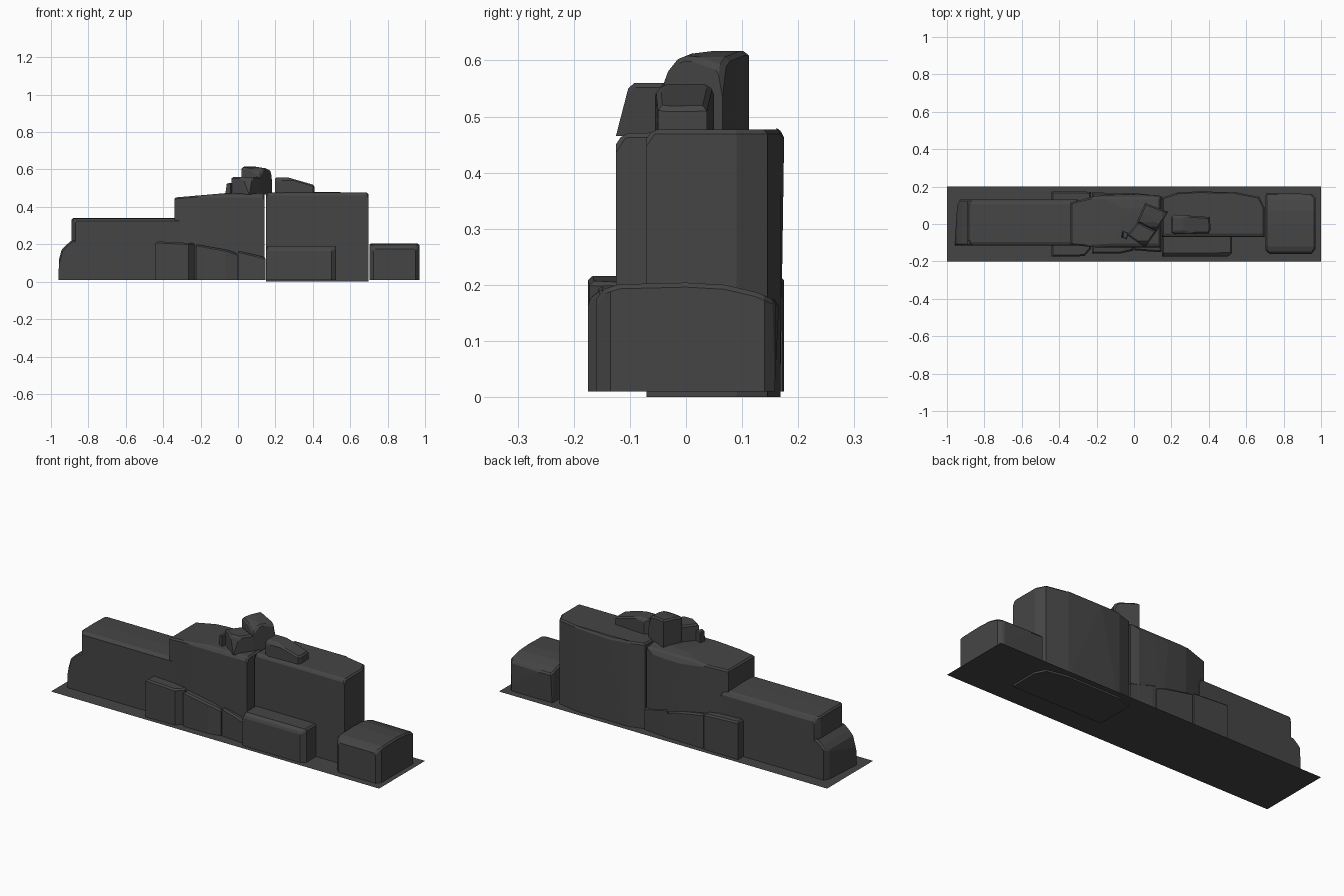
import bpy, bmesh
from mathutils import Vector

stone = bpy.data.materials.new("dark_stone")
stone.diffuse_color = (0.06, 0.06, 0.06, 1)


def finish(name, bm):
    me = bpy.data.meshes.new(name)
    bm.to_mesh(me)
    bm.free()
    me.materials.append(stone)
    ob = bpy.data.objects.new(name, me)
    bpy.context.collection.objects.link(ob)
    return ob


def carve(bm, poly, u, v):
    """Trim the solid to a convex outline drawn in the u, v axes."""
    area = sum(a[0] * b[1] - b[0] * a[1] for a, b in zip(poly, poly[1:] + poly[:1]))
    if area < 0:
        poly = poly[::-1]
    for a, b in zip(poly, poly[1:] + poly[:1]):
        co, no = Vector((0, 0, 0)), Vector((0, 0, 0))
        co[u], co[v] = a
        no[u], no[v] = b[1] - a[1], a[0] - b[0]
        cut = bmesh.ops.bisect_plane(bm, geom=bm.verts[:] + bm.edges[:] + bm.faces[:],
                                     dist=1e-5, plane_co=co, plane_no=no.normalized(),
                                     clear_outer=True)
        rim = [e for e in cut["geom_cut"] if isinstance(e, bmesh.types.BMEdge) and e.is_boundary]
        if len(rim) > 2:
            bmesh.ops.contextual_create(bm, geom=rim)


def block(name, x, y, z, front=None, plan=None, side=None, chip=0.008):
    """Stone = box trimmed by front (x,z), plan (x,y) and side (y,z) outlines."""
    bm = bmesh.new()
    bmesh.ops.create_cube(bm, size=1)
    for vert in bm.verts:
        for i, (lo, hi) in enumerate((x, y, z)):
            vert.co[i] = lo if vert.co[i] < 0 else hi
    for poly, u, v in ((front, 0, 2), (plan, 0, 1), (side, 1, 2)):
        if poly:
            carve(bm, poly, u, v)
    # chip the sharp upper edges
    bmesh.ops.recalc_face_normals(bm, faces=bm.faces[:])
    edges = [e for e in bm.edges if len(e.link_faces) == 2 and e.calc_face_angle() > 0.75
             and min(w.co.z for w in e.verts) > z[0] + 0.02]
    bmesh.ops.bevel(bm, geom=edges, offset=chip, segments=1, affect='EDGES')
    bmesh.ops.recalc_face_normals(bm, faces=bm.faces[:])
    return finish(name, bm)


G = 0.01  # ground level

# thin ground sheet
bm = bmesh.new()
bmesh.ops.create_grid(bm, x_segments=1, y_segments=1, size=1)
for vert in bm.verts:
    vert.co = (vert.co.x, vert.co.y * 0.2, G)
finish("ground_sheet", bm)

# main wall stones
block("left_wall", (-0.89, -0.3), (-0.115, 0.13), (G, 0.34),
      plan=[(-0.87, -0.115), (-0.3, -0.115), (-0.3, 0.13), (-0.87, 0.13), (-0.89, 0.1), (-0.89, -0.085)],
      side=[(-0.115, G), (0.13, G), (0.13, 0.315), (0.115, 0.337), (0.0, 0.34), (-0.105, 0.338), (-0.115, 0.325)])
block("left_foot", (-0.96, -0.7), (-0.115, 0.13), (G, 0.22),
      front=[(-0.96, G), (-0.7, G), (-0.7, 0.22), (-0.89, 0.22), (-0.92, 0.195), (-0.943, 0.17), (-0.957, 0.12)],
      plan=[(-0.96, -0.115), (-0.7, -0.115), (-0.7, 0.13), (-0.93, 0.13), (-0.945, 0.1)])
block("middle_wall", (-0.34, 0.142), (-0.125, 0.16), (G, 0.475),
      front=[(-0.34, G), (0.142, G), (0.142, 0.475), (-0.06, 0.474), (-0.34, 0.45)],
      plan=[(-0.34, -0.112), (-0.2, -0.125), (0.142, -0.125), (0.142, 0.142), (0.1, 0.155),
            (-0.05, 0.16), (-0.2, 0.15), (-0.34, 0.115)],
      side=[(-0.125, G), (0.16, G), (0.158, 0.435), (0.14, 0.465), (0.08, 0.475), (-0.112, 0.47), (-0.125, 0.45)])
block("right_wall", (0.15, 0.697), (-0.07, 0.175), (0, 0.477),
      plan=[(0.15, -0.07), (0.697, -0.07), (0.697, 0.09), (0.67, 0.145), (0.55, 0.168),
            (0.35, 0.175), (0.23, 0.167), (0.15, 0.142)],
      side=[(-0.07, 0), (0.168, 0), (0.175, 0.47), (0.165, 0.477), (-0.06, 0.477), (-0.07, 0.462)])
block("right_foot", (0.702, 0.97), (-0.16, 0.168), (G, 0.204),
      plan=[(0.702, -0.14), (0.725, -0.16), (0.95, -0.16), (0.97, -0.135), (0.97, 0.14),
            (0.95, 0.16), (0.71, 0.168), (0.702, 0.15)],
      side=[(-0.16, G), (0.158, G), (0.166, 0.17), (0.125, 0.187), (0.07, 0.2), (0, 0.204),
            (-0.12, 0.201), (-0.147, 0.192), (-0.16, 0.175)])

# low footing stones, running through the wall
block("footing_a", (-0.44, -0.23), (-0.175, 0.175), (G, 0.216),
      front=[(-0.44, G), (-0.23, G), (-0.23, 0.205), (-0.44, 0.216)],
      plan=[(-0.44, -0.175), (-0.265, -0.172), (-0.22, -0.12), (-0.22, 0.172), (-0.44, 0.175)])
block("footing_b", (-0.225, -0.003), (-0.157, 0.168), (G, 0.2),
      front=[(-0.225, G), (-0.003, G), (-0.003, 0.15), (-0.05, 0.168), (-0.225, 0.2)],
      plan=[(-0.225, -0.157), (-0.07, -0.157), (-0.003, -0.142), (-0.003, 0.165), (-0.225, 0.168)])
block("footing_c", (0, 0.148), (-0.15, 0.163), (G, 0.165),
      front=[(0, G), (0.148, G), (0.148, 0.13), (0, 0.165)],
      plan=[(0, -0.14), (0.148, -0.152), (0.148, 0.15), (0, 0.165)])
block("footing_d", (0.15, 0.525), (-0.175, 0), (G, 0.19),
      plan=[(0.15, -0.175), (0.5, -0.175), (0.525, -0.155), (0.525, 0), (0.15, 0)],
      side=[(-0.175, G), (0, G), (0, 0.19), (-0.155, 0.19), (-0.175, 0.172)])

# rubble on top
block("rubble_upper", (0.02, 0.185), (-0.04, 0.115), (0.465, 0.617),
      front=[(0.02, 0.465), (0.185, 0.465), (0.185, 0.55), (0.172, 0.593), (0.15, 0.606), (0.08, 0.617), (0.02, 0.617)],
      plan=[(0.06, 0.112), (0.182, 0.065), (0.12, -0.04), (0.015, 0.01)],
      side=[(-0.04, 0.465), (0.115, 0.465), (0.115, 0.617), (0.05, 0.617), (0.01, 0.612), (-0.015, 0.602), (-0.04, 0.57)])
block("rubble_lower", (-0.04, 0.12), (-0.125, 0.02), (0.465, 0.56),
      plan=[(0.02, 0.012), (0.12, -0.04), (0.06, -0.125), (-0.036, -0.06)],
      side=[(-0.125, 0.465), (0.02, 0.465), (0.02, 0.56), (-0.092, 0.56), (-0.103, 0.55)])
block("rubble_chip", (-0.068, -0.028), (-0.083, -0.035), (0.465, 0.53),
      front=[(-0.068, 0.465), (-0.028, 0.465), (-0.028, 0.53), (-0.06, 0.525)],
      plan=[(-0.068, -0.07), (-0.04, -0.083), (-0.028, -0.048), (-0.06, -0.035)], chip=0.004)
block("rubble_slab", (0.198, 0.41), (-0.055, 0.052), (0.47, 0.56),
      front=[(0.198, 0.47), (0.408, 0.47), (0.408, 0.517), (0.265, 0.558), (0.198, 0.558)],
      plan=[(0.198, -0.045), (0.22, -0.055), (0.4, -0.05), (0.41, -0.03), (0.405, 0.037), (0.22, 0.05), (0.198, 0.035)],
      side=[(-0.055, 0.47), (0.052, 0.47), (0.05, 0.54), (0.04, 0.56), (-0.04, 0.56), (-0.055, 0.54)])
